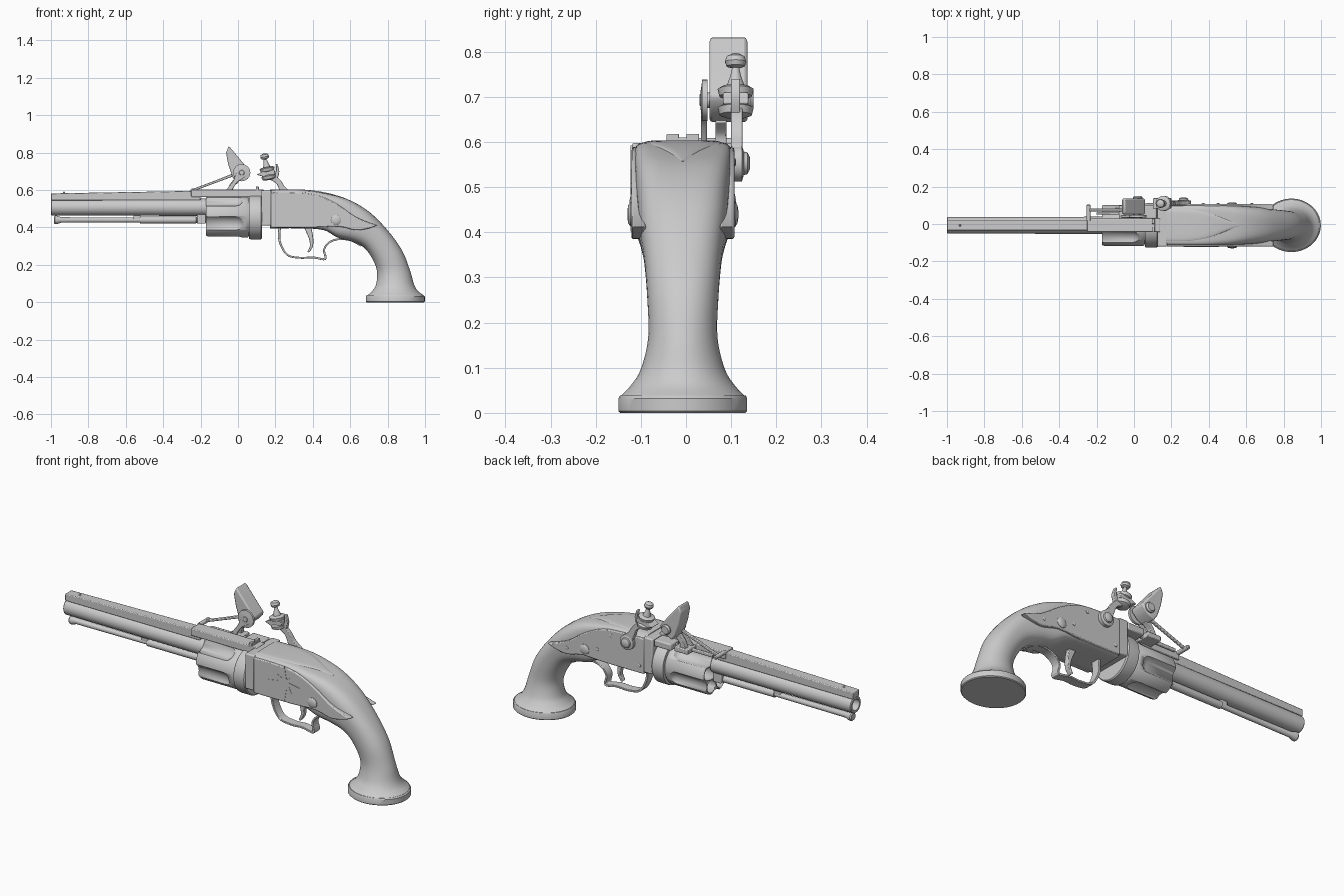
import bpy, bmesh
from math import sin, cos, pi, radians
from mathutils import Vector

Y0 = -0.007          # centre plane of the gun body
BZ, CZ = 0.508, 0.455  # barrel axis and cylinder axis heights


def finish(name, bm, bevel=0, angle=35):
    bmesh.ops.recalc_face_normals(bm, faces=bm.faces)
    me = bpy.data.meshes.new(name)
    bm.to_mesh(me)
    bm.free()
    ob = bpy.data.objects.new(name, me)
    bpy.context.collection.objects.link(ob)
    bpy.ops.object.select_all(action='DESELECT')
    ob.select_set(True)
    bpy.context.view_layer.objects.active = ob
    bpy.ops.object.shade_smooth_by_angle(angle=radians(angle))
    if bevel:
        m = ob.modifiers.new("bevel", 'BEVEL')
        m.width, m.segments, m.limit_method = bevel, 2, 'ANGLE'
    return ob


def spline(pts, steps=5):
    out = []
    for i in range(len(pts) - 1):
        p = [pts[max(0, min(len(pts) - 1, i + k))] for k in (-1, 0, 1, 2)]
        for s in range(steps):
            t = s / steps
            out.append([0.5 * (2 * b + (c - a) * t + (2 * a - 5 * b + 4 * c - d) * t * t
                               + (3 * b - a - 3 * c + d) * t ** 3) for a, b, c, d in zip(*p)])
    return out + [list(pts[-1])]


def skin(bm, rings, closed=False):
    n = len(rings[0])
    for a, b in zip(rings, rings[1:] + (rings[:1] if closed else [])):
        for i in range(n):
            j = (i + 1) % n
            bm.faces.new((a[i], a[j], b[j], b[i]))
    if not closed:
        bm.faces.new(rings[0])
        bm.faces.new(rings[-1])


def loft(name, stations, n=40, smooth=True, y=Y0):
    # station: top x, top z, bottom x, bottom z, half width, squareness
    bm = bmesh.new()
    rings = []
    for tx, tz, bx, bz, hw, e in (spline(stations) if smooth else stations):
        ring = []
        for i in range(n):
            c, s = cos(2 * pi * (i + .5) / n), sin(2 * pi * (i + .5) / n)
            u = (1 if c > 0 else -1) * abs(c) ** (2 / e)
            v = (1 if s > 0 else -1) * abs(s) ** (2 / e)
            ring.append(bm.verts.new(((tx + bx) / 2 + v * (tx - bx) / 2, y + u * hw,
                                      (tz + bz) / 2 + v * (tz - bz) / 2)))
        rings.append(ring)
    skin(bm, rings)
    return finish(name, bm)


def add_lathe(bm, origin, axis, profile, n=32, closed=False):
    o, a = Vector(origin), Vector(axis).normalized()
    u = a.orthogonal().normalized()
    v = a.cross(u)
    rings = [[bm.verts.new(o + a * t + (u * cos(2 * pi * i / n) + v * sin(2 * pi * i / n)) * r)
              for i in range(n)] for t, r in profile]
    skin(bm, rings, closed)


def lathe(name, origin, axis, profile, n=32, closed=False):
    bm = bmesh.new()
    add_lathe(bm, origin, axis, profile, n, closed)
    return finish(name, bm)


def plate(name, outline, y0, y1, bevel=0.004):
    bm = bmesh.new()
    skin(bm, [[bm.verts.new((x, y, z)) for x, z in outline] for y in (y0, y1)])
    return finish(name, bm, bevel)


def box(name, x0, x1, y0, y1, z0, z1, bevel=0.004):
    return plate(name, [(x0, z0), (x1, z0), (x1, z1), (x0, z1)], y0, y1, bevel)


def ribbon(name, path, y0, y1, bevel=0.003):
    # path point: x, z, thickness
    p = spline(path)
    left, right = [], []
    for i, (x, z, w) in enumerate(p):
        a, b = p[max(0, i - 1)], p[min(len(p) - 1, i + 1)]
        d = Vector((b[0] - a[0], b[1] - a[1])).normalized() * w / 2
        left.append((x - d.y, z + d.x))
        right.append((x + d.y, z - d.x))
    return plate(name, left + right[::-1], y0, y1, bevel)


# Barrel, rib, top strap and sights
lathe("barrel", (-1, Y0, BZ), (1, 0, 0),
      [(0, .03), (0, .041), (.004, .044), (.83, .046), (.83, .03)], 32, True)
plate("barrel_rib", [(-1, .545), (-.2, .545), (-.2, .596), (-1, .582)], Y0 - .027, Y0 + .027)
box("top_strap", -.25, .14, Y0 - .036, Y0 + .036, .563, .602)
lathe("front_sight", (-.93, Y0, .58), (0, 0, 1), [(0, .006), (.008, .005), (.012, .002)], 12)
for s in (-1, 1):
    box("rear_sight", .095, .112, Y0 + s * .008, Y0 + s * .036, .598, .618, .002)
box("rear_sight_base", .095, .112, Y0 - .03, Y0 + .03, .598, .61, .002)

# Loading rod under the barrel
lathe("loading_rod", (-.985, Y0, .44), (1, 0, 0),
      [(0, .018), (.006, .023), (.016, .023), (.04, .015), (.46, .013), (.46, .019),
       (.76, .019), (.765, .015), (.83, .015)], 20)
box("rod_lug", -.56, -.52, Y0 - .012, Y0 + .012, .44, .475)
box("barrel_lug", -.22, -.172, Y0 - .025, Y0 + .025, .42, .48)

# Fluted five-shot cylinder
cylinder = lathe("cylinder", (-.172, Y0, CZ), (1, 0, 0),
                 [(0, .103), (.006, .108), (.012, .11), (.222, .11), (.228, .106)], 60)
bm = bmesh.new()
for k in range(5):
    a = pi / 2 + 2 * pi * k / 5
    add_lathe(bm, (-.3, Y0 + .067 * cos(a), CZ + .067 * sin(a)), (1, 0, 0), [(0, .033), (.3, .033)], 24)
    a += pi / 5
    add_lathe(bm, (-.3, Y0 + .135 * cos(a), CZ + .135 * sin(a)), (1, 0, 0),
              [(0, .05), (.29, .05), (.307, .046), (.32, .035), (.326, .02)], 24)
cutter = finish("cylinder_cutter", bm)
cutter.hide_render = True
cutter.hide_viewport = True
mod = cylinder.modifiers.new("flutes", 'BOOLEAN')
mod.operation, mod.solver, mod.object = 'DIFFERENCE', 'EXACT', cutter
lathe("cylinder_pin", (-.2, Y0, CZ), (1, 0, 0), [(0, .016), (.004, .02), (.3, .02)], 20)
lathe("recoil_plate", (.052, Y0, CZ), (1, 0, 0),
      [(0, .1), (.008, .1), (.008, .117), (.02, .119), (.07, .119), (.076, .114)], 60)

# Frame and grip
box("frame_front", .125, .178, Y0 - .113, Y0 + .113, .41, .598, .006)
loft("grip", [(.17, .6, .17, .395, .109, 9), (.35, .599, .35, .395, .109, 9),
              (.49, .578, .46, .385, .107, 6), (.60, .545, .53, .347, .103, 4),
              (.706, .48, .60, .327, .097, 3), (.80, .385, .67, .295, .086, 2.5),
              (.877, .278, .718, .233, .079, 2.2), (.92, .17, .743, .165, .077, 2),
              (.94, .1, .738, .096, .093, 2), (.96, .063, .717, .06, .115, 2),
              (.993, .037, .69, .036, .139, 2)])
loft("butt_cap", [(.993, .038, .688, .038, .14, 2), (.999, .032, .684, .032, .143, 2),
                  (.999, .004, .684, .004, .143, 2), (.995, 0, .688, 0, .139, 2)], 48, False)
loft("frame_tang", [(.17, .602, .17, .56, .09, 6), (.3, .604, .3, .56, .088, 6),
                    (.4, .598, .4, .55, .07, 6), (.49, .582, .48, .54, .035, 5),
                    (.57, .558, .56, .53, .006, 3)], 24)

# Side plates with screws and engraved star
outline = spline([(.175, .588), (.3, .588), (.42, .575), (.53, .525), (.62, .462), (.69, .43),
                  (.748, .412)], 3) + spline([(.70, .395), (.63, .385), (.54, .405), (.4, .4),
                                              (.175, .4)], 3)
for s, side in ((-1, "right"), (1, "left")):
    plate(side + "_side_plate", outline, Y0 + s * .082, Y0 + s * .114, .006)
    lathe(side + "_plate_screw", (.525, Y0 + s * .11, .44), (0, s, 0),
          [(0, .027), (.006, .027), (.011, .02), (.013, .008)], 24)
star = [(.36 + r * cos(k * pi / 8), .497 + r * sin(k * pi / 8))
        for k in range(16) for r in [(.095, .03, .06, .03)[k % 4]]]
plate("star_inlay", star, Y0 - .1155, Y0 - .112, 0)
for x, z in ((.2, .44), (.37, .555), (.45, .46), (.63, .42)):
    lathe("lock_pin", (x, Y0 + .11, z), (0, 1, 0), [(0, .009), (.006, .009), (.008, .005)], 12)

# Trigger and guard
ribbon("trigger_guard", [(.224, .41, .014), (.222, .33, .012), (.262, .255, .01), (.33, .238, .01),
                         (.40, .24, .01), (.466, .232, .012), (.46, .28, .01), (.485, .318, .01),
                         (.535, .337, .01), (.6, .332, .01), (.66, .302, .01)],
       Y0 - .024, Y0 + .024, .002)
ribbon("trigger", [(.37, .41, .04), (.39, .345, .024), (.392, .3, .016), (.375, .268, .01)],
       Y0 - .013, Y0 + .013)

# Flint hammer: neck, pivot, jaws, flint and clamp screw
ribbon("hammer_neck", [(.272, .525, .05), (.262, .565, .06), (.238, .605, .036), (.215, .645, .028),
                       (.175, .672, .035)], .1, .125)
lathe("hammer_pivot", (.265, .1, .553), (0, 1, 0),
      [(0, .04), (.024, .04), (.028, .026), (.036, .024), (.042, .012)], 24)
UP, JAW = Vector((-.2, 0, .98)), Vector((.165, .11, .668))
for k, name in enumerate(("lower_jaw", "upper_jaw")):
    lathe(name, JAW + UP * (.042 * k), UP, [(-.014, .02), (-.008, .036), (.008, .04), (.014, .03)], 24)
plate("flint", [(.1, .682), (.14, .67), (.2, .685), (.195, .71), (.14, .705)], .082, .138, .003)
lathe("clamp_screw", JAW, UP, [(.03, .022), (.06, .019), (.08, .012), (.098, .008), (.102, .02),
                               (.112, .024), (.124, .02), (.13, .008)], 20)
ribbon("hammer_spur", [(.195, .66, .03), (.212, .70, .018), (.205, .74, .008)], .1, .12)

# Frizzen: striking plate, bracket, pan and return link
plate("frizzen", [(-.064, .80), (-.05, .835), (-.04, .825), (.06, .705), (.056, .69), (.03, .662),
                  (-.01, .642), (-.03, .67), (-.052, .735)], .052, .136, .007)
ribbon("frizzen_bracket", [(-.055, .585, .035), (-.04, .61, .025), (-.012, .65, .025), (.02, .69, .06)],
       .033, .046)
lathe("bracket_boss", (.02, .032, .693), (0, 1, 0),
      [(0, .018), (.002, .03), (.004, .046), (.016, .046)], 24)
lathe("frizzen_pivot", (.02, .03, .693), (0, 1, 0), [(0, .012), (.004, .016), (.112, .026), (.12, .02)], 20)
ribbon("frizzen_leg", [(-.045, .58, .04), (-.035, .62, .025), (-.005, .655, .03)], .065, .09)
ribbon("return_link", [(-.24, .6, .013), (-.12, .645, .013), (.01, .695, .016)], .068, .082)
lathe("link_pin", (-.243, .02, .598), (0, 1, 0), [(0, .011), (.08, .011), (.085, .007)], 12)
box("spring_bar", -.2, .02, .05, .064, .572, .59)
box("spring_lug", -.08, .0, .02, .1, .568, .594)
box("flash_pan", .02, .12, .028, .1, .562, .598, .006)
